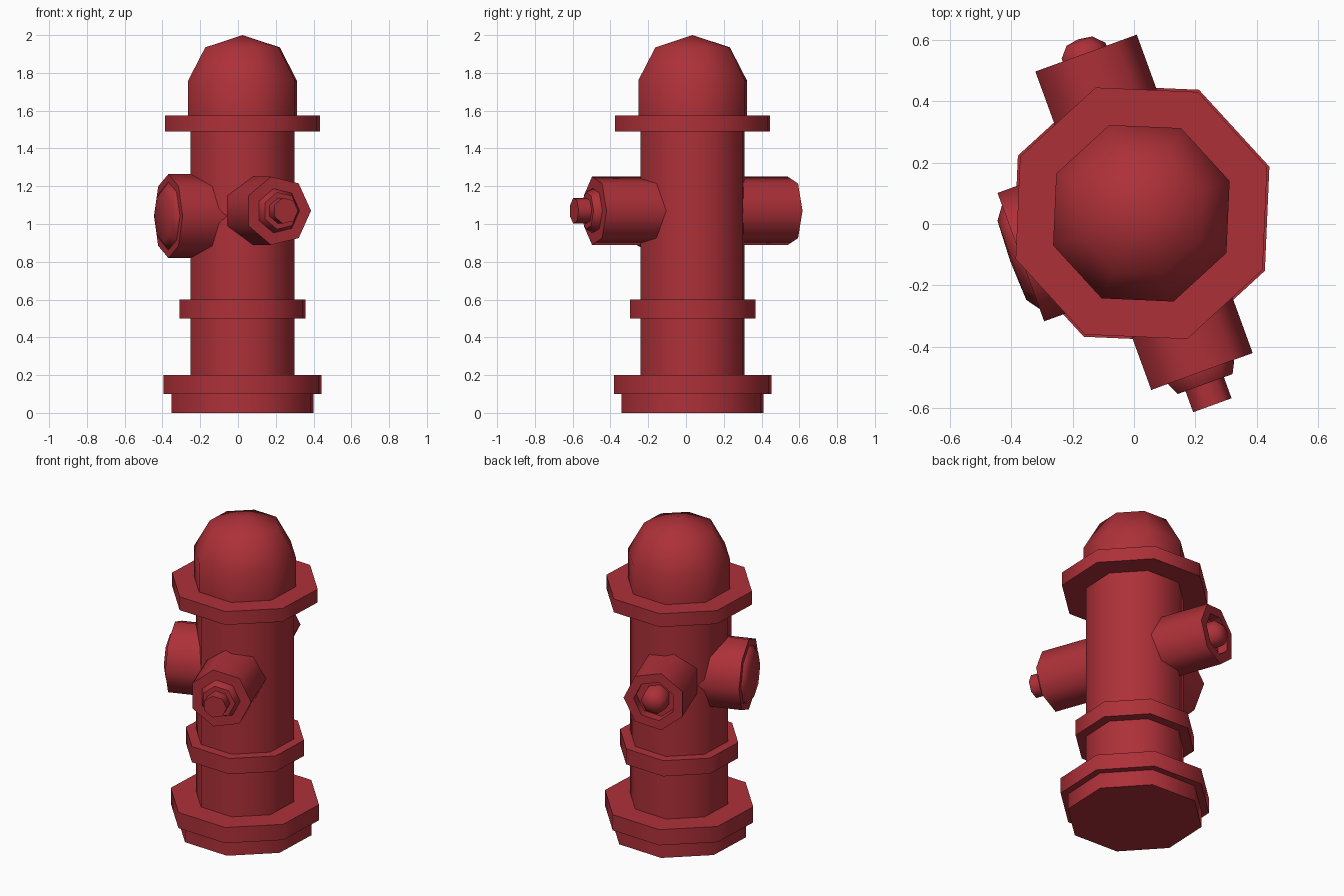
import bpy, bmesh, math
from mathutils import Vector, Matrix

if "Cube" in bpy.data.objects:
    bpy.data.objects.remove(bpy.data.objects["Cube"])

RED = bpy.data.materials.new("red_paint")
RED.diffuse_color = (0.42, 0.03, 0.04, 1)
RED.use_nodes = True
RED.node_tree.nodes["Principled BSDF"].inputs["Base Color"].default_value = RED.diffuse_color
PLACE = Matrix.Translation((0.024, 0.035, 0)) @ Matrix.Rotation(math.radians(20), 4, 'Z')


def lathe(name, profile, sides=8, axis=(0, 0, 1), start=(1, 0, 0), height=0):
    """Turn (radius, distance) points around an axis; first corner lies along start."""
    w, u = Vector(axis), Vector(start)
    v = w.cross(u)
    bm = bmesh.new()
    rings = []
    for r, d in profile:
        c = w * d + Vector((0, 0, height))
        if r == 0:
            rings.append([bm.verts.new(c)] * sides)
            continue
        angles = [2 * math.pi * i / sides for i in range(sides)]
        rings.append([bm.verts.new(c + r * (u * math.cos(a) + v * math.sin(a))) for a in angles])
    for lo, hi in zip(rings, rings[1:]):
        for i in range(sides):
            j = (i + 1) % sides
            bm.faces.new(list(dict.fromkeys((lo[i], lo[j], hi[j], hi[i]))))
    for ring, (r, _) in ((rings[0], profile[0]), (rings[-1], profile[-1])):
        if r:
            bm.faces.new(ring)
    bmesh.ops.recalc_face_normals(bm, faces=bm.faces)
    bm.transform(PLACE)
    me = bpy.data.meshes.new(name)
    bm.to_mesh(me)
    bm.free()
    me.materials.append(RED)
    ob = bpy.data.objects.new(name, me)
    bpy.context.collection.objects.link(ob)
    bpy.ops.object.select_all(action='DESELECT')
    ob.select_set(True)
    bpy.context.view_layer.objects.active = ob
    bpy.ops.object.shade_smooth_by_angle(angle=math.radians(53))
    return ob


# Upright octagonal column: base, flanges and barrel
for name, radius, low, high in (
    ("base_foot", 0.40, 0.0, 0.10),
    ("base_flange", 0.444, 0.10, 0.20),
    ("barrel", 0.293, 0.20, 1.49),
    ("middle_ring", 0.354, 0.50, 0.60),
    ("top_flange", 0.436, 1.49, 1.575),
):
    lathe(name, [(radius, low), (radius, high)])

# Domed bonnet
lathe("bonnet", [(0.306, 1.575), (0.306, 1.76), (0.21, 1.935), (0, 2.0)])

# Front outlet with stepped cap and bolt
front = dict(sides=7, axis=(0, -1, 0), height=1.07)
lathe("front_outlet", [(0.185, 0.1), (0.185, 0.552)], **front)
lathe("front_cap", [(0.12, 0.54), (0.12, 0.555), (0.10, 0.594)], **front)
lathe("front_bolt", [(0.07, 0.58), (0.07, 0.667)], **front)

# Back outlet with recessed mouth and rounded plug
back = dict(sides=7, axis=(0, 1, 0), height=1.07)
lathe("back_outlet", [(0.185, 0.1), (0.185, 0.552), (0.125, 0.552), (0.125, 0.49), (0, 0.49)], **back)
lathe("back_plug", [(0.08, 0.48), (0.08, 0.562), (0.047, 0.596), (0, 0.603)], **back)

# Large side outlet with shallow cap
side = dict(sides=8, axis=(-1, 0, 0), start=(0, 0, 1), height=1.042)
lathe("side_outlet", [(0.2225, 0.1), (0.2225, 0.418)], **side)
lathe("side_cap", [(0.18, 0.40), (0.18, 0.418), (0.137, 0.449), (0, 0.455)], **side)
